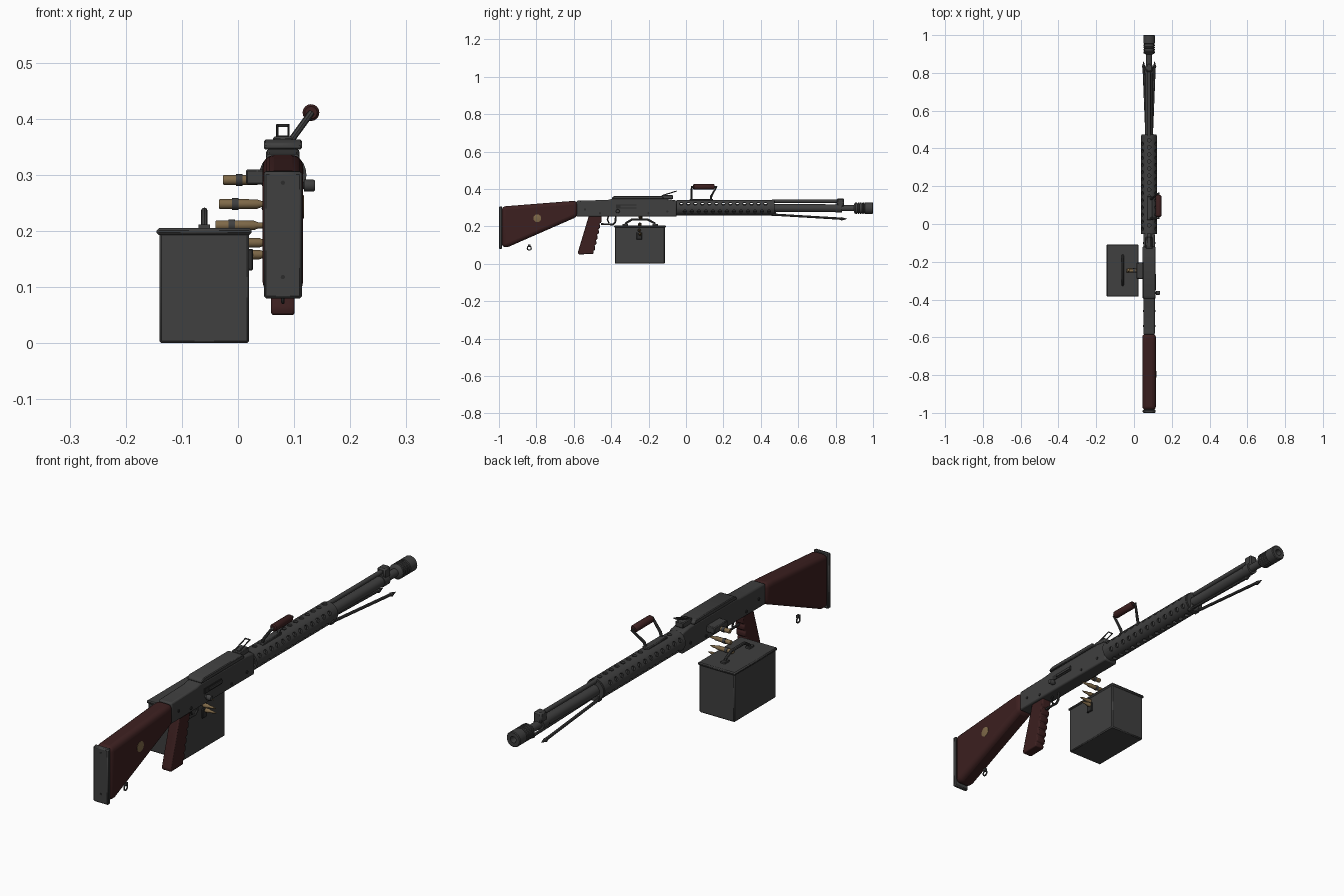
import bpy, bmesh, math
from mathutils import Vector, Matrix

cube = bpy.data.objects.get("Cube")
if cube:
    bpy.data.objects.remove(cube, do_unlink=True)

CX, CZ = 0.08, 0.3   # bore axis


def material(name, rgb, rough=0.6):
    m = bpy.data.materials.new(name)
    m.use_nodes = True
    m.diffuse_color = (*rgb, 1)
    node = m.node_tree.nodes["Principled BSDF"]
    node.inputs["Base Color"].default_value = (*rgb, 1)
    node.inputs["Roughness"].default_value = rough
    return m


STEEL = material("dark steel", (0.05, 0.05, 0.05))
BLACK = material("black steel", (0.025, 0.025, 0.025))
WOOD = material("dark red wood", (0.045, 0.014, 0.014))
BRASS = material("brass", (0.21, 0.14, 0.065))


def finish(ob, mat, bevel=0, segments=1):
    ob.data.materials.append(mat)
    if bevel:
        mod = ob.modifiers.new("soft edges", 'BEVEL')
        mod.width, mod.segments = bevel, segments
        mod.limit_method = 'ANGLE'
    bpy.ops.object.select_all(action='DESELECT')
    bpy.context.view_layer.objects.active = ob
    ob.select_set(True)
    bpy.ops.object.shade_smooth_by_angle(angle=math.radians(35))
    return ob


def mesh_object(name, bm):
    bmesh.ops.recalc_face_normals(bm, faces=bm.faces)
    me = bpy.data.meshes.new(name)
    bm.to_mesh(me)
    bm.free()
    ob = bpy.data.objects.new(name, me)
    bpy.context.collection.objects.link(ob)
    return ob


def prism(name, pts, x0, x1, mat, bevel=0, segments=1):
    """Side outline (y, z) extruded across x."""
    bm = bmesh.new()
    face = bm.faces.new([bm.verts.new((x0, y, z)) for y, z in pts])
    new = bmesh.ops.extrude_face_region(bm, geom=[face])["geom"]
    bmesh.ops.translate(bm, vec=(x1 - x0, 0, 0),
                        verts=[v for v in new if isinstance(v, bmesh.types.BMVert)])
    return finish(mesh_object(name, bm), mat, bevel, segments)


def box(name, x, y, z, mat, bevel=0):
    return prism(name, [(y[0], z[0]), (y[1], z[0]), (y[1], z[1]), (y[0], z[1])],
                 x[0], x[1], mat, bevel)


def lathe(name, profile, mat, centre, axis='Y', sides=24, closed=False):
    """Profile of (radius, distance) turned round an axis through centre."""
    bm = bmesh.new()
    rings = []
    for r, d in profile:
        ring = []
        for i in range(sides):
            a = math.tau * i / sides
            u, v = r * math.cos(a), r * math.sin(a)
            p = (u, d, v) if axis == 'Y' else (d, u, v)
            ring.append(bm.verts.new(Vector(centre) + Vector(p)))
        rings.append(ring)
    pairs = list(zip(rings, rings[1:]))
    if closed:
        pairs.append((rings[-1], rings[0]))
    else:
        bm.faces.new(rings[0])
        bm.faces.new(rings[-1])
    for a, b in pairs:
        for i in range(sides):
            j = (i + 1) % sides
            bm.faces.new((a[i], a[j], b[j], b[i]))
    return finish(mesh_object(name, bm), mat)


def pipe(name, pts, r, mat, closed=False):
    """Round bar following a path."""
    cu = bpy.data.curves.new(name, 'CURVE')
    cu.dimensions = '3D'
    cu.bevel_depth, cu.bevel_resolution, cu.use_fill_caps = r, 2, True
    sp = cu.splines.new('POLY')
    sp.points.add(len(pts) - 1)
    for p, co in zip(sp.points, pts):
        p.co = (*co, 1)
    sp.use_cyclic_u = closed
    ob = bpy.data.objects.new(name, cu)
    bpy.context.collection.objects.link(ob)
    bpy.ops.object.select_all(action='DESELECT')
    bpy.context.view_layer.objects.active = ob
    ob.select_set(True)
    bpy.ops.object.convert(target='MESH')
    ob = bpy.context.view_layer.objects.active
    ob.data.materials.clear()
    return finish(ob, mat)


# Stock, butt plate and medallion
prism("stock", [(-0.985, 0.088), (-0.95, 0.09), (-0.58, 0.252), (-0.58, 0.336),
                (-0.63, 0.334), (-0.985, 0.306)], 0.044, 0.116, WOOD, 0.02, 4)
prism("butt_plate", [(-1, 0.08), (-0.983, 0.08), (-0.983, 0.308), (-1, 0.305)],
      0.046, 0.114, STEEL, 0.004)
for z in (0.118, 0.286):
    lathe("butt_screw", [(0.004, -1.001), (0.004, -0.99)], BLACK, (CX, 0, z), sides=8)
lathe("stock_medallion", [(0.021, 0.11), (0.021, 0.117), (0.017, 0.118)], BRASS,
      (0, -0.795, 0.243), 'X')
pipe("sling_ring", [(CX, -0.838 + 0.011 * math.cos(math.tau * i / 10),
                     0.083 + 0.011 * math.sin(math.tau * i / 10)) for i in range(10)],
     0.003, STEEL, True)
box("sling_stud", (0.075, 0.085), (-0.844, -0.832), (0.092, 0.104), STEEL)

# Receiver with top cover
prism("receiver", [(-0.585, 0.252), (-0.05, 0.252), (-0.05, 0.338), (-0.1, 0.346),
                   (-0.4, 0.346), (-0.42, 0.341), (-0.585, 0.337)],
      0.05, 0.11, STEEL, 0.006, 2)
prism("top_cover", [(-0.395, 0.345), (-0.12, 0.345), (-0.12, 0.354), (-0.13, 0.363),
                    (-0.38, 0.363), (-0.395, 0.355)], 0.046, 0.114, STEEL, 0.003)
box("sight_base", (0.062, 0.098), (-0.13, -0.07), (0.345, 0.368), STEEL, 0.003)
pipe("rear_sight_frame", [(0.07, -0.12, 0.367), (0.07, -0.052, 0.388),
                          (0.09, -0.052, 0.388), (0.09, -0.12, 0.367)],
     0.003, STEEL, True)
box("bolt_slot", (0.11, 0.113), (-0.375, -0.265), (0.296, 0.317), BLACK)
box("bolt_rail", (0.11, 0.117), (-0.35, -0.265), (0.302, 0.311), STEEL)
lathe("charging_handle", [(0.006, 0.1), (0.006, 0.117), (0.011, 0.118), (0.011, 0.134),
                          (0.009, 0.137)], STEEL, (0, -0.365, 0.281), 'X', 12)
for y, z in ((-0.54, 0.29), (-0.46, 0.27), (-0.2, 0.27), (-0.1, 0.28)):
    lathe("receiver_pin", [(0.006, 0.047), (0.006, 0.113)], BLACK, (0, y, z), 'X', 10)

# Pistol grip with finger grooves
front = []
for i in range(6):
    t = i / 6
    y, z = -0.452 - 0.04 * t, 0.235 - 0.175 * t
    front += [(y, z), (y - 0.001, z - 0.016), (y - 0.011, z - 0.02), (y - 0.009, z - 0.025)]
prism("pistol_grip", [(-0.52, 0.255), (-0.45, 0.255)] + front +
      [(-0.495, 0.052), (-0.575, 0.05), (-0.578, 0.062)], 0.059, 0.101, WOOD, 0.005, 2)
pipe("trigger_guard", [(CX, -0.455, 0.212), (CX, -0.39, 0.21), (CX, -0.378, 0.222),
                       (CX, -0.375, 0.255)], 0.005, STEEL)
pipe("trigger", [(CX, -0.415, 0.255), (CX, -0.42, 0.235), (CX, -0.412, 0.218)], 0.004, BLACK)

# Perforated barrel shroud
shroud = lathe("barrel_shroud", [(0.042, -0.052), (0.042, 0.468), (0.034, 0.468),
                                 (0.034, -0.052)], STEEL, (CX, 0, CZ), closed=True)
bm = bmesh.new()
for k in range(6):
    a = math.radians(30 + 60 * k)
    out = Vector((math.cos(a), 0, math.sin(a)))
    turn = out.to_track_quat('Z', 'Y').to_matrix().to_4x4()
    for i in range(13):
        y = -0.025 + 0.0375 * i + (k % 2) * 0.01875
        spot = Matrix.Translation(Vector((CX, y, CZ)) + out * 0.042)
        bmesh.ops.create_cone(bm, cap_ends=True, segments=12, radius1=0.0095,
                              radius2=0.0095, depth=0.03, matrix=spot @ turn)
cutter = mesh_object("shroud_hole_cutter", bm)
cutter.hide_render = True
mod = shroud.modifiers.new("holes", 'BOOLEAN')
mod.object, mod.operation, mod.solver = cutter, 'DIFFERENCE', 'EXACT'
bpy.context.view_layer.objects.active = shroud
bpy.ops.object.modifier_apply(modifier=mod.name)
bpy.data.objects.remove(cutter, do_unlink=True)
lathe("shroud_front_ring", [(0.02, 0.462), (0.04, 0.462), (0.04, 0.474), (0.02, 0.474)],
      STEEL, (CX, 0, CZ), closed=True)

# Barrel, gas tube, front sight and ribbed muzzle
lathe("barrel", [(0.022, -0.06), (0.021, 0.83), (0.016, 0.835), (0.016, 0.91)],
      STEEL, (CX, 0, 0.297))
lathe("gas_tube", [(0.009, 0.46), (0.009, 0.82)], STEEL, (CX, 0, 0.334), sides=12)
box("front_sight_block", (0.062, 0.098), (0.806, 0.846), (0.305, 0.349), STEEL, 0.006)
lathe("barrel_collar", [(0.024, 0.8), (0.024, 0.835)], STEEL, (CX, 0, 0.297))
ribs = [(0.017, 0.897), (0.027, 0.902)]
for i in range(4):
    y = 0.907 + 0.012 * i
    ribs += [(0.031, y), (0.031, y + 0.007), (0.026, y + 0.008), (0.026, y + 0.011)]
lathe("muzzle_brake", ribs + [(0.031, 0.956), (0.031, 0.997), (0.028, 1), (0.013, 1),
                              (0.011, 0.96)], STEEL, (CX, 0, 0.297))
lathe("muzzle_bore", [(0.0115, 0.965), (0.0115, 0.97)], BLACK, (CX, 0, 0.297), sides=16)

# Folded bipod legs with pointed feet
box("bipod_mount", (0.058, 0.102), (0.455, 0.48), (0.255, 0.285), STEEL, 0.003)
for s in (-1, 1):
    pipe("bipod_leg", [(CX + s * 0.014, 0.46, 0.263), (CX + s * 0.029, 0.83, 0.241)],
         0.006, STEEL)
    lathe("bipod_foot", [(0.004, 0.82), (0.009, 0.832), (0.001, 0.86)], STEEL,
          (CX + s * 0.029, 0, 0.24), sides=8)

# Carrying handle, leaning to the left
pipe("carry_handle_frame", [(0.088, 0.03, 0.34), (0.095, 0.03, 0.362), (0.13, 0.03, 0.41),
                            (0.13, 0.163, 0.41), (0.095, 0.135, 0.362),
                            (0.088, 0.132, 0.34)], 0.006, STEEL)
lathe("carry_handle_grip", [(0.011, 0.038), (0.015, 0.043), (0.015, 0.147), (0.011, 0.153)],
      WOOD, (0.13, 0, 0.411), sides=16)
box("carry_handle_clamp", (0.068, 0.098), (0.02, 0.145), (0.335, 0.347), STEEL, 0.003)

# Ammunition box with lid, carrying loop and latch
box("ammo_box", (-0.14, 0.02), (-0.38, -0.113), (0, 0.2), STEEL, 0.004)
box("ammo_box_lid", (-0.145, 0.024), (-0.385, -0.108), (0.193, 0.205), STEEL, 0.004)
pipe("box_handle", [(-0.06, -0.325, 0.206), (-0.06, -0.32, 0.218), (-0.06, -0.29, 0.236),
                    (-0.06, -0.205, 0.236), (-0.06, -0.17, 0.218),
                    (-0.06, -0.165, 0.206)], 0.006, STEEL)
for y in (-0.325, -0.165):
    box("box_handle_foot", (-0.07, -0.05), (y - 0.014, y + 0.014), (0.203, 0.212), STEEL)
box("box_latch", (0.018, 0.027), (-0.265, -0.235), (0.13, 0.168), BLACK, 0.002)

# Feed tray and cartridge belt
box("feed_tray", (0.014, 0.055), (-0.29, -0.205), (0.283, 0.31), STEEL, 0.003)
for x, y, z in ((-0.027, -0.247, 0.291), (-0.034, -0.243, 0.248), (-0.04, -0.247, 0.21),
                (-0.03, -0.25, 0.179), (-0.03, -0.245, 0.158)):
    lathe("cartridge", [(0.008, x), (0.009, x + 0.003), (0.0085, x + 0.068),
                        (0.0055, x + 0.076), (0.005, x + 0.088), (0.001, x + 0.105)],
          BRASS, (0, y, z), 'X', 12)
    lathe("belt_link", [(0.0105, x + 0.023), (0.0105, x + 0.035)], STEEL, (0, y, z), 'X', 12)
